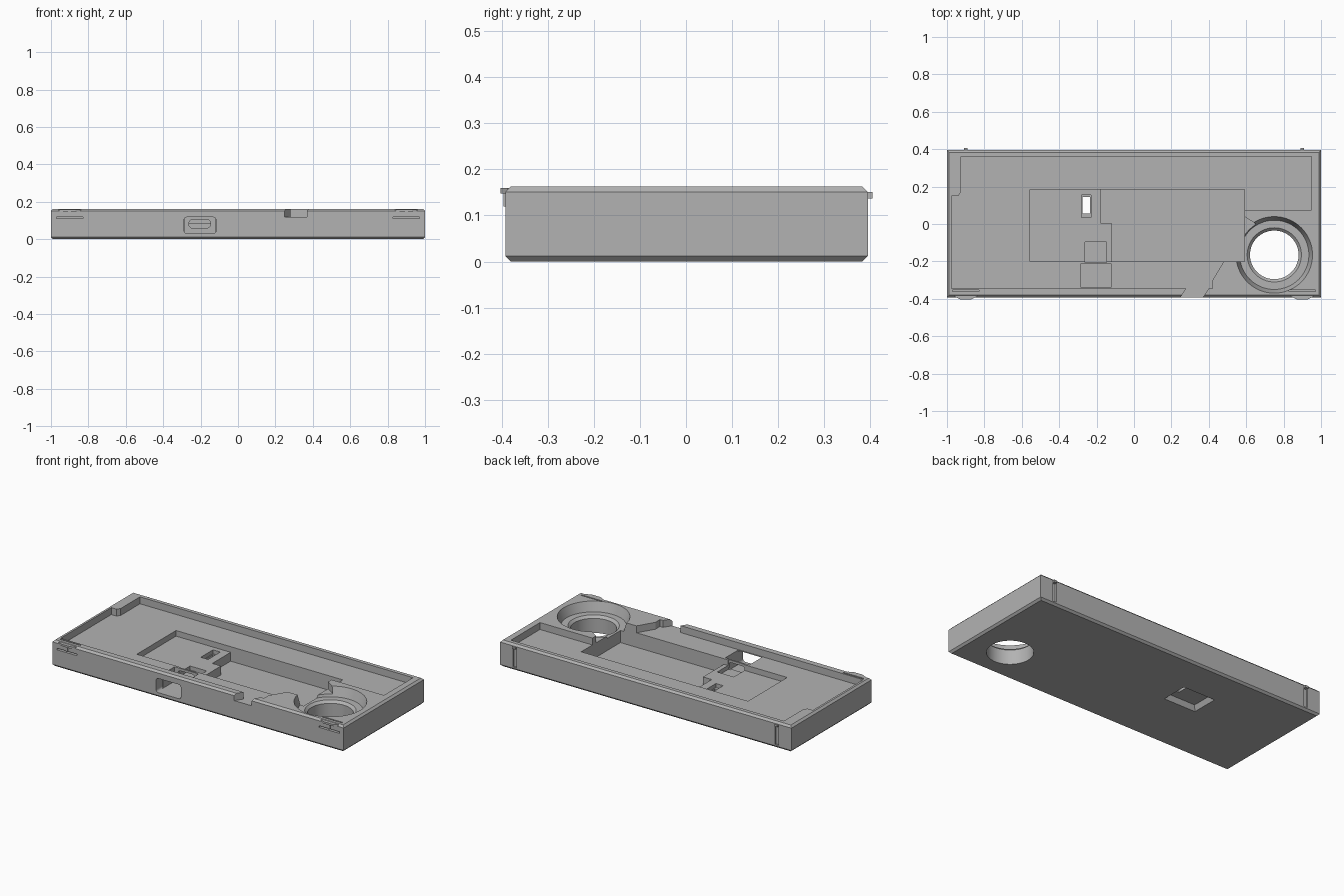
import bpy, bmesh, math
from mathutils import Matrix

if "Cube" in bpy.data.objects:
    bpy.data.objects.remove(bpy.data.objects["Cube"])

grey = bpy.data.materials.new("plain grey")
grey.use_nodes = True
GREY = (0.45, 0.45, 0.45, 1)
grey.diffuse_color = GREY
grey.node_tree.nodes["Principled BSDF"].inputs["Base Color"].default_value = GREY


def make(name, bm):
    bmesh.ops.recalc_face_normals(bm, faces=bm.faces)
    me = bpy.data.meshes.new(name)
    bm.to_mesh(me)
    bm.free()
    me.materials.append(grey)
    ob = bpy.data.objects.new(name, me)
    bpy.context.collection.objects.link(ob)
    return ob


def prism(name, pts, z0, z1):
    """Extrude a plan outline from z0 to z1."""
    bm = bmesh.new()
    face = bm.faces.new([bm.verts.new((x, y, z0)) for x, y in pts])
    new = bmesh.ops.extrude_face_region(bm, geom=[face])["geom"]
    bmesh.ops.translate(bm, vec=(0, 0, z1 - z0),
                        verts=[v for v in new if isinstance(v, bmesh.types.BMVert)])
    return make(name, bm)


def box(name, x0, x1, y0, y1, z0, z1):
    return prism(name, [(x0, y0), (x1, y0), (x1, y1), (x0, y1)], z0, z1)


def port(name, x0, x1, z0, z1, r, y0, y1):
    """Rounded rectangular tunnel running along y."""
    pts = []
    for cx, cz, start in ((x1 - r, z1 - r, 0), (x0 + r, z1 - r, 90),
                          (x0 + r, z0 + r, 180), (x1 - r, z0 + r, 270)):
        for i in range(6):
            a = math.radians(start + i * 18)
            pts.append((cx + r * math.cos(a), cz + r * math.sin(a)))
    ob = prism(name, pts, -y1, -y0)
    ob.data.transform(Matrix.Rotation(math.pi / 2, 4, 'X'))
    return ob


def lathe(name, profile, cx, cy, steps=64):
    bm = bmesh.new()
    vs = [bm.verts.new((r, 0, z)) for r, z in profile]
    edges = [bm.edges.new(p) for p in zip(vs, vs[1:])]
    bmesh.ops.spin(bm, geom=vs + edges, axis=(0, 0, 1), cent=(0, 0, 0),
                   angle=2 * math.pi, steps=steps)
    bmesh.ops.remove_doubles(bm, verts=bm.verts, dist=1e-5)
    bmesh.ops.translate(bm, verts=bm.verts, vec=(cx, cy, 0))
    return make(name, bm)


def cut(cutter):
    """Subtract a cutter from the tray and throw it away."""
    mod = tray.modifiers.new("cut", 'BOOLEAN')
    mod.operation = 'DIFFERENCE'
    mod.solver = 'EXACT'
    mod.object = cutter
    bpy.context.view_layer.objects.active = tray
    bpy.ops.object.modifier_apply(modifier=mod.name)
    bpy.data.objects.remove(cutter)


# Tray block with chamfered top and bottom rims
H, OPEN = 0.163, 0.3
tray = box("tray", -1, 1, -0.392, 0.395, 0, H)
bm = bmesh.new()
bm.from_mesh(tray.data)
rims = [e for e in bm.edges if abs(e.verts[0].co.z - e.verts[1].co.z) < 1e-4]
bmesh.ops.bevel(bm, geom=rims, offset=0.012, segments=1, affect='EDGES')
bm.to_mesh(tray.data)
bm.free()

# Shallow main cavity, opening into the round well
cut(prism("main_cavity", [
    (-0.975, -0.345), (0.42, -0.345), (0.42, -0.3), (0.48, -0.2), (0.56, -0.2),
    (0.75, -0.165), (0.645, 0.005), (0.59, 0.04), (0.59, 0.075), (0.95, 0.075),
    (0.95, 0.36), (-0.925, 0.36), (-0.925, 0.17), (-0.94, 0.15), (-0.975, 0.15)],
    0.12, OPEN))

# Slanted gap in the front wall
cut(prism("wall_gap", [(0.22, -0.435), (0.34, -0.435), (0.403, -0.34), (0.283, -0.34)],
          0.12, OPEN))

# Round well with ledge and through hole
cut(lathe("round_well", [(0, -0.1), (0.13, -0.1), (0.13, 0.09), (0.145, 0.105),
                         (0.185, 0.105), (0.205, 0.164), (0.205, OPEN), (0, OPEN)],
          0.75, -0.165))

# Board pocket, and the deeper pocket beside it
cut(box("board_pocket", -0.555, 0.59, -0.2, 0.185, 0.085, OPEN))
cut(prism("deep_pocket", [(-0.12, -0.2), (0.59, -0.2), (0.59, 0.185), (-0.18, 0.185),
                          (-0.18, 0.005), (-0.12, 0.005)], 0.03, OPEN))

# Connector recess, plug well, and the front openings
cut(box("connector_recess", -0.262, -0.148, -0.205, -0.095, 0.06, OPEN))
cut(box("plug_well", -0.285, -0.12, -0.338, -0.215, 0.03, OPEN))
cut(port("plug_port", -0.288, -0.118, 0.03, 0.118, 0.015, -0.5, -0.33))
cut(port("connector_port", -0.262, -0.148, 0.06, 0.105, 0.018, -0.23, -0.19))

# Switch slot through the floor, with a tapered recess underneath
cut(box("slot_frame", -0.28, -0.23, 0.035, 0.155, 0.06, OPEN))
cut(box("slot_hole", -0.275, -0.235, 0.055, 0.145, -0.1, OPEN))
recess = box("bottom_recess", -0.45, -0.225, -0.015, 0.16, -0.01, 0.03)
for v in recess.data.vertices:
    if v.co.z > 0:
        v.co.x += 0.02 if v.co.x < -0.3 else -0.005
        v.co.y += 0.02 if v.co.y < 0.1 else -0.012
cut(recess)

# Snap clips at the front, grooves and catches at the back
for side, cx in (("left", 0.9), ("right", -0.9)):
    cut(box("clip_slit", cx - 0.07, cx + 0.07, -0.43, -0.36, 0.11, 0.12))
    cut(box("clip_slot", cx - 0.07, cx + 0.07, -0.362, -0.354, 0.11, OPEN))
    cut(box("back_groove", cx - 0.012, cx + 0.012, 0.385, 0.45, 0.02, 0.15))
    prism(side + "_front_clip", [(cx - 0.06, -0.375), (cx - 0.06, -0.388),
                                 (cx - 0.03, -0.403), (cx + 0.03, -0.403),
                                 (cx + 0.06, -0.388), (cx + 0.06, -0.375)], 0.148, 0.16)
    box(side + "_clip_stem", cx - 0.008, cx + 0.008, -0.396, -0.38, 0.12, 0.15)
    box(side + "_back_catch", cx - 0.01, cx + 0.01, 0.38, 0.405, 0.137, 0.151)

# Smooth the round well, keep every other edge crisp
bpy.ops.object.select_all(action='DESELECT')
tray.select_set(True)
bpy.context.view_layer.objects.active = tray
bpy.ops.object.shade_smooth_by_angle(angle=math.radians(20))
